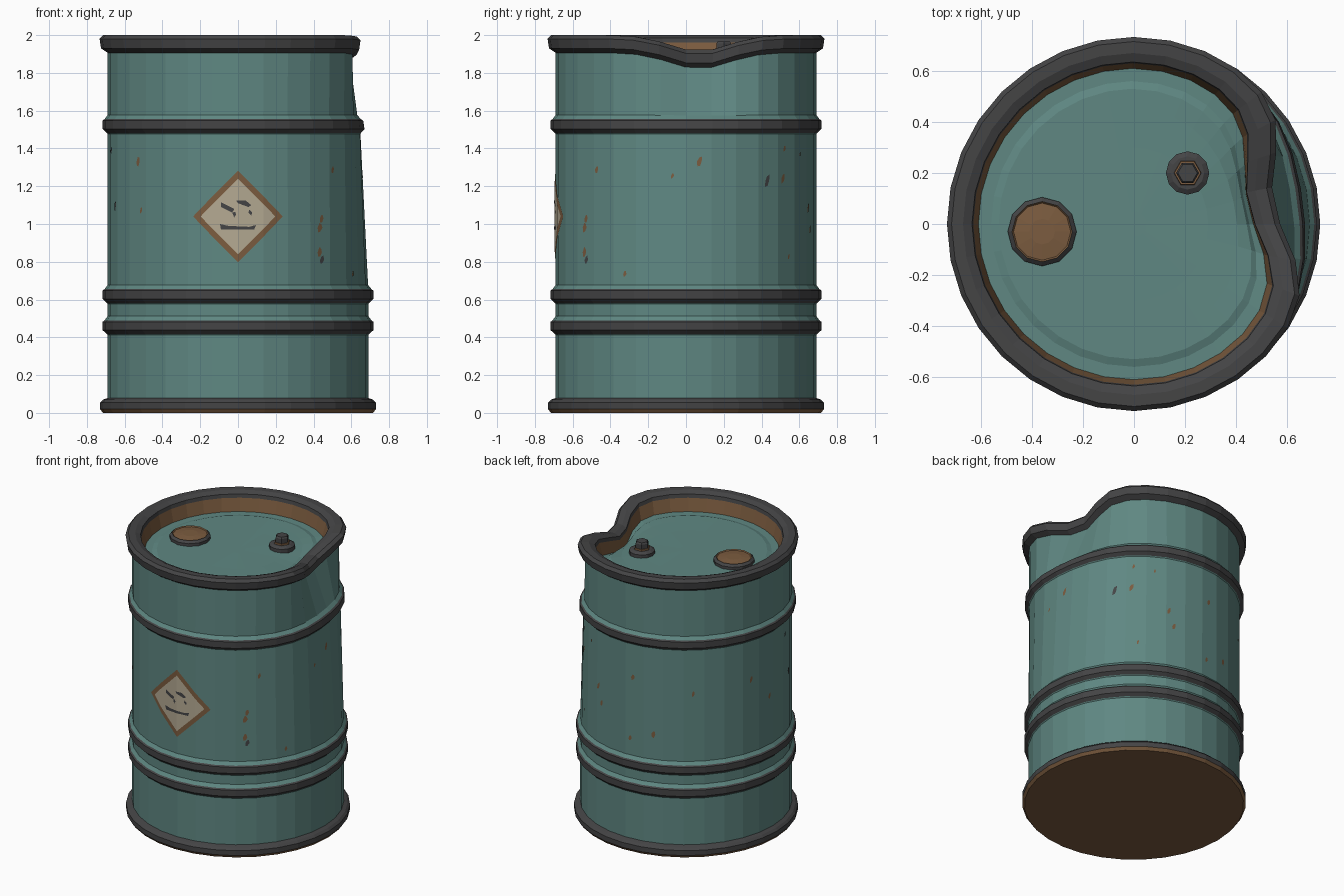
import bpy, bmesh, math, random
from mathutils import Vector

random.seed(4)
if "Cube" in bpy.data.objects:
    bpy.data.objects.remove(bpy.data.objects["Cube"], do_unlink=True)

SIDES = 32
STEP = math.tau / SIDES
RADIUS = 0.69


def material(name, rgb):
    m = bpy.data.materials.new(name)
    m.use_nodes = True
    m.diffuse_color = (*rgb, 1)
    m.node_tree.nodes["Principled BSDF"].inputs["Base Color"].default_value = (*rgb, 1)
    return m


TEAL = material("teal paint", (0.115, 0.245, 0.225))
GRAY = material("dark gray metal", (0.058, 0.058, 0.06))
RUST = material("rust brown", (0.2, 0.107, 0.05))
CREAM = material("label cream", (0.46, 0.4, 0.29))


# Crushed area on the +x side, deepest at the top rim
DEPTH = [(0, 0), (0.65, 0), (1.48, 0.045), (1.57, 0.065), (1.9, 0.17), (2.0, 0.185)]


def depth_at(z):
    for (z0, d0), (z1, d1) in zip(DEPTH, DEPTH[1:]):
        if z <= z1:
            return d0 + (d1 - d0) * (z - z0) / (z1 - z0)
    return DEPTH[-1][1]


def dent(v):
    if v.x <= 0:
        return v
    weight = min(1, math.hypot(v.x, v.y) / 0.6) ** 4
    high = min(1, max(0, (v.z - 1.57) / 0.33))
    width = 0.38 - 0.1 * high
    push = depth_at(v.z) * math.exp(-((v.y - 0.1) / width) ** 2)
    drop = 0.085 * high * math.exp(-((v.y - 0.07) / 0.22) ** 2)
    return Vector((v.x - push * weight, v.y, v.z - drop * weight))


def finish(bm, name, mats):
    mesh = bpy.data.meshes.new(name)
    bm.to_mesh(mesh)
    bm.free()
    for m in mats:
        mesh.materials.append(m)
    ob = bpy.data.objects.new(name, mesh)
    bpy.context.collection.objects.link(ob)
    return ob


def lathe(name, profile, mats, bands=None, sides=SIDES, centre=(0, 0),
          cap_start=False, cap_end=False, dented=True):
    """Turn (radius, z) points; bands gives a material index per strip."""
    bm = bmesh.new()
    rings = []
    for r, z in profile:
        ring = []
        for i in range(sides):
            a = math.tau * i / sides
            v = Vector((centre[0] + r * math.cos(a), centre[1] + r * math.sin(a), z))
            ring.append(bm.verts.new(dent(v) if dented else v))
        rings.append(ring)
    bands = bands or [0] * (len(profile) - 1)
    for low, high, mat in zip(rings, rings[1:], bands):
        for i in range(sides):
            k = (i + 1) % sides
            bm.faces.new((low[i], low[k], high[k], high[i])).material_index = mat
    if cap_end:
        bm.faces.new(rings[-1]).material_index = bands[-1]
    if cap_start:
        bm.faces.new(rings[0][::-1]).material_index = bands[0]
    return finish(bm, name, mats)


def decal(name, points, angle, z, mat, lift=0.004):
    """Flat shape (sideways, up) wrapped onto the faceted drum wall."""
    bm = bmesh.new()
    bm.faces.new([bm.verts.new((angle + u / RADIUS, 0, z + w)) for u, w in points])
    for k in range(-SIDES, SIDES + 1):
        bmesh.ops.bisect_plane(bm, geom=bm.verts[:] + bm.edges[:] + bm.faces[:],
                               plane_co=(k * STEP, 0, 0), plane_no=(1, 0, 0))
    for v in bm.verts:
        a = v.co.x
        mid = (math.floor(a / STEP) + 0.5) * STEP
        r = (RADIUS + lift) * math.cos(STEP / 2) / math.cos(a - mid)
        v.co = dent(Vector((r * math.cos(a), r * math.sin(a), v.co.z)))
    return finish(bm, name, [mat])


# Drum wall
lathe("drum_wall", [(RADIUS, z) for z in (0.05, 0.65, 1.48, 1.57, 1.91)], [TEAL])

# Hoops: painted shoulders with a dark band
for name, z in (("lower_hoop", 0.46), ("middle_hoop", 0.625), ("upper_hoop", 1.525)):
    lathe(name, [(0.688, z - 0.05), (0.695, z - 0.042), (0.717, z - 0.022), (0.717, z + 0.022),
                 (0.707, z + 0.03), (0.688, z + 0.055)], [TEAL, GRAY], [0, 1, 1, 1, 0])

# Bottom rim and base plate
lathe("bottom_rim", [(0.715, 0), (0.73, 0.02), (0.73, 0.055), (0.715, 0.07), (0.688, 0.08)],
      [RUST, GRAY], [0, 1, 1, 1], cap_start=True)

# Top rim with rusty inner wall
lathe("top_rim", [(0.688, 1.905), (0.725, 1.93), (0.733, 1.98), (0.715, 2.0), (0.67, 2.0),
                  (0.635, 1.985), (0.63, 1.96), (0.61, 1.87)],
      [GRAY, RUST], [0, 0, 0, 0, 0, 0, 1])

# Lid with a shallow raised panel
lathe("lid", [(0.612, 1.87), (0.56, 1.87), (0.53, 1.88), (0.45, 1.88), (0.3, 1.88), (0.05, 1.88)],
      [TEAL], cap_end=True)

# Large bung
lathe("large_bung", [(0.135, 1.87), (0.135, 1.9), (0.118, 1.915), (0.112, 1.908), (0.05, 1.915)],
      [GRAY, RUST], [0, 0, 1, 1], sides=12, centre=(-0.36, -0.03), cap_end=True, dented=False)

# Small bung: flange, rusty ring and hex nut
SMALL = (0.21, 0.2)
lathe("small_bung_flange", [(0.085, 1.87), (0.085, 1.9), (0.065, 1.912), (0.05, 1.912)],
      [GRAY], sides=12, centre=SMALL, cap_end=True, dented=False)
lathe("small_bung_ring", [(0.055, 1.905), (0.052, 1.922)], [RUST], sides=6,
      centre=SMALL, cap_end=True, dented=False)
lathe("small_bung_nut", [(0.045, 1.91), (0.045, 1.955), (0.038, 1.966)], [GRAY], sides=6,
      centre=SMALL, cap_end=True, dented=False)

# Diamond label with worn marks
FRONT = -math.pi / 2


def diamond(s):
    return [(0, -s), (s, 0), (0, s), (-s, 0)]


decal("label_border", diamond(0.242), FRONT, 1.04, RUST, 0.004)
decal("label_face", diamond(0.2), FRONT, 1.04, CREAM, 0.006)
MARKS = {
    "label_mark_left": [(-0.09, 0.05), (-0.03, 0.02), (-0.02, 0.04), (-0.09, 0.075)],
    "label_mark_left_drip": [(-0.02, -0.005), (-0.01, 0.01), (-0.015, 0.025), (-0.03, 0.02)],
    "label_mark_right": [(0, 0.07), (0.055, 0.05), (0.07, 0.06), (0.04, 0.085), (-0.01, 0.085)],
    "label_mark_right_drip": [(0.07, 0.005), (0.075, 0.02), (0.06, 0.035), (0.055, 0.02)],
    "label_mark_low": [(-0.09, -0.07), (0.085, -0.07), (0.095, -0.045), (0.06, -0.055),
                       (-0.05, -0.05), (-0.095, -0.04)],
}
for name, shape in MARKS.items():
    decal(name, shape, FRONT, 1.04, GRAY, 0.008)


# Chipped paint: (angle in degrees, height, size)
def chip(name, degrees, z, size, mat):
    shape = []
    for i in range(6):
        a = math.tau * i / 6
        r = size * random.uniform(0.65, 1.15)
        shape.append((0.5 * r * math.cos(a) + 0.2 * r * math.sin(a), r * math.sin(a)))
    decal(name, shape, math.radians(degrees), z, mat)


RUST_CHIPS = [(-140, 1.33, .035), (-138, 1.07, .018), (-43, 1.29, .022), (-50, 1.03, .025),
              (-51, .98, .032), (-51, .85, .03), (-28, .735, .018), (-6, 1.255, .018),
              (6, 1.33, .032), (49, 1.4, .02), (48, 1.24, .03), (61, 1.37, .015),
              (52, .83, .016), (69, 1.085, .025), (72, .97, .025), (95, 1.24, .028),
              (129, 1.16, .025), (93, .8, .025), (107, .86, .03), (163, 1.2, .025), (177, 1.03, .025)]
GRAY_CHIPS = [(-50, .81, .03), (38.5, 1.23, .035), (194, 1.39, .02), (200, 1.1, .03)]
for i, (a, z, s) in enumerate(RUST_CHIPS):
    chip(f"rust_chip_{i + 1}", a, z, s, RUST)
for i, (a, z, s) in enumerate(GRAY_CHIPS):
    chip(f"bare_metal_chip_{i + 1}", a, z, s, GRAY)
